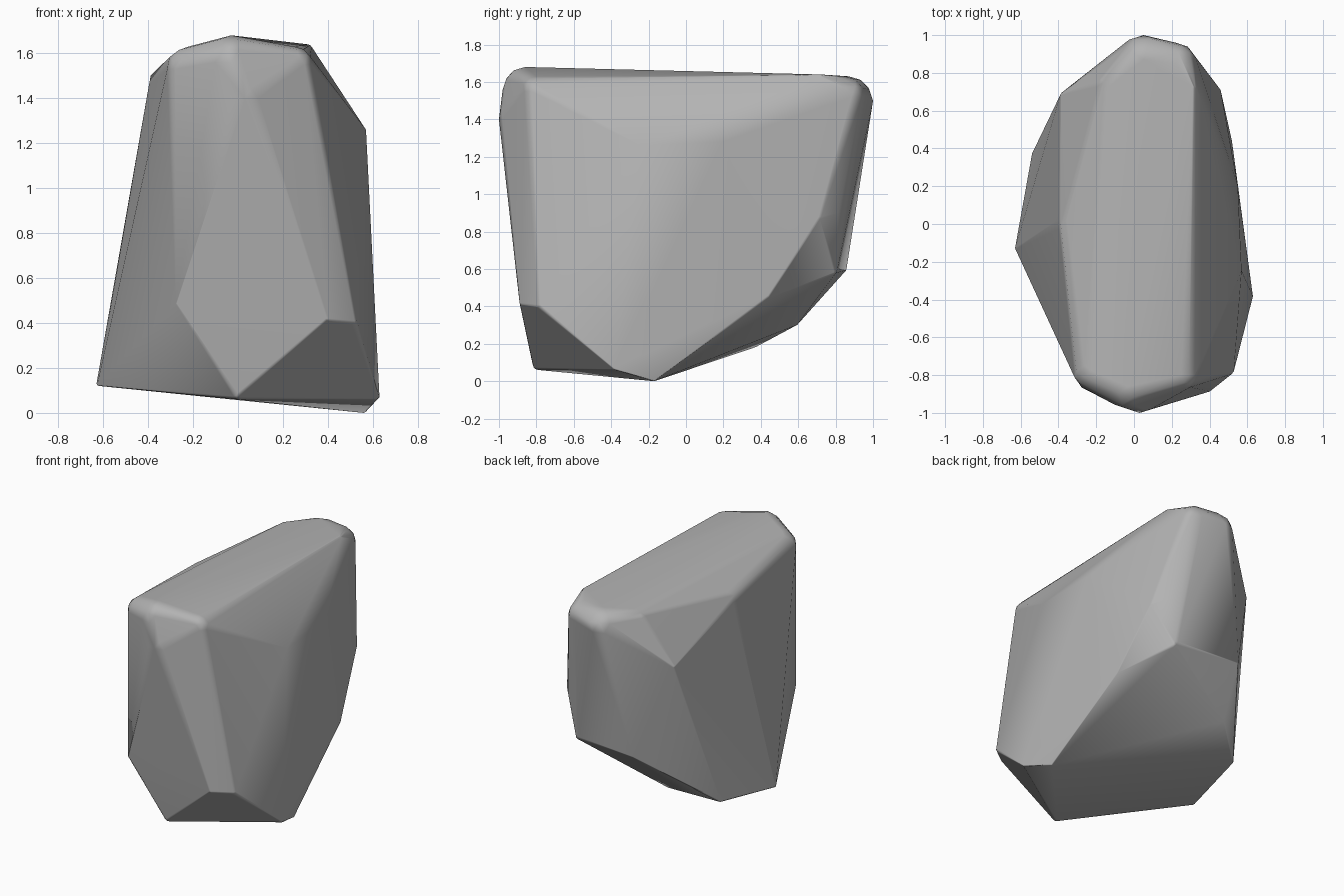
import bpy
import bmesh
from mathutils import Vector

if "Cube" in bpy.data.objects:
    bpy.data.objects.remove(bpy.data.objects["Cube"])


def make_material(name, color):
    material = bpy.data.materials.new(name)
    material.use_nodes = True
    material.diffuse_color = color
    material.node_tree.nodes["Principled BSDF"].inputs["Base Color"].default_value = color
    return material


def ball_directions():
    """Evenly spread unit vectors used to round each corner."""
    ball = bmesh.new()
    bmesh.ops.create_icosphere(ball, subdivisions=2, radius=1)
    directions = [v.co.normalized() for v in ball.verts]
    ball.free()
    return directions


def rounded_hull(name, corners, material):
    """Stretch one convex skin over a small ball at each corner."""
    directions = ball_directions()
    bm = bmesh.new()
    for x, y, z, radius in corners:
        for direction in directions:
            bm.verts.new(Vector((x, y, z)) + direction * radius)
    bmesh.ops.convex_hull(bm, input=bm.verts[:])
    inner = [v for v in bm.verts if not v.link_faces]
    bmesh.ops.delete(bm, geom=inner, context='VERTS')
    bmesh.ops.remove_doubles(bm, verts=bm.verts[:], dist=0.008)
    bmesh.ops.recalc_face_normals(bm, faces=bm.faces[:])
    mesh = bpy.data.meshes.new(name)
    bm.to_mesh(mesh)
    bm.free()
    mesh.materials.append(material)
    obj = bpy.data.objects.new(name, mesh)
    bpy.context.collection.objects.link(obj)
    return obj


# Corner centres with their rounding radius
top_front = [
    (-.03, -.86, 1.56, .12), (.03, -.9, 1.4, .1),
    (-.22, -.78, 1.53, .1), (.25, -.8, 1.55, .08),
]
top_back = [
    (.05, .87, 1.5, .13), (.22, .85, 1.52, .11),
    (-.13, .73, 1.54, .07), (.31, .72, 1.62, .02),
]
left_side = [(-.32, 0, 1.46, .08), (-.37, .68, 1.24, .02), (-.62, -.13, .13, .01)]
right_side = [
    (.56, -.25, 1.26, .01), (.54, .2, 1.28, .01),
    (.43, .7, .88, .03), (.36, .79, .9, .03), (.49, .43, .46, .03),
]
lower_front = [
    (.39, -.87, .42, .02), (.5, -.77, .41, .03),
    (-.27, -.86, .49, .01), (0, -.79, .09, .03),
]
lower_back = [
    (-.53, .37, .19, .01), (-.27, .59, .31, .01),
    (-.17, .85, .6, .01), (.3, .77, .6, .04),
]
base = [(.62, -.38, .07, .01), (.56, -.17, .01, .01)]

stone_grey = make_material("stone_grey", (.45, .45, .45, 1))
boulder = rounded_hull(
    "boulder",
    top_front + top_back + left_side + right_side + lower_front + lower_back + base,
    stone_grey)

# Smooth rounded edges while the broad facets stay flat
bpy.context.view_layer.objects.active = boulder
boulder.select_set(True)
bpy.ops.object.shade_smooth()
weighted = boulder.modifiers.new("flat_facets", 'WEIGHTED_NORMAL')
weighted.weight = 60
